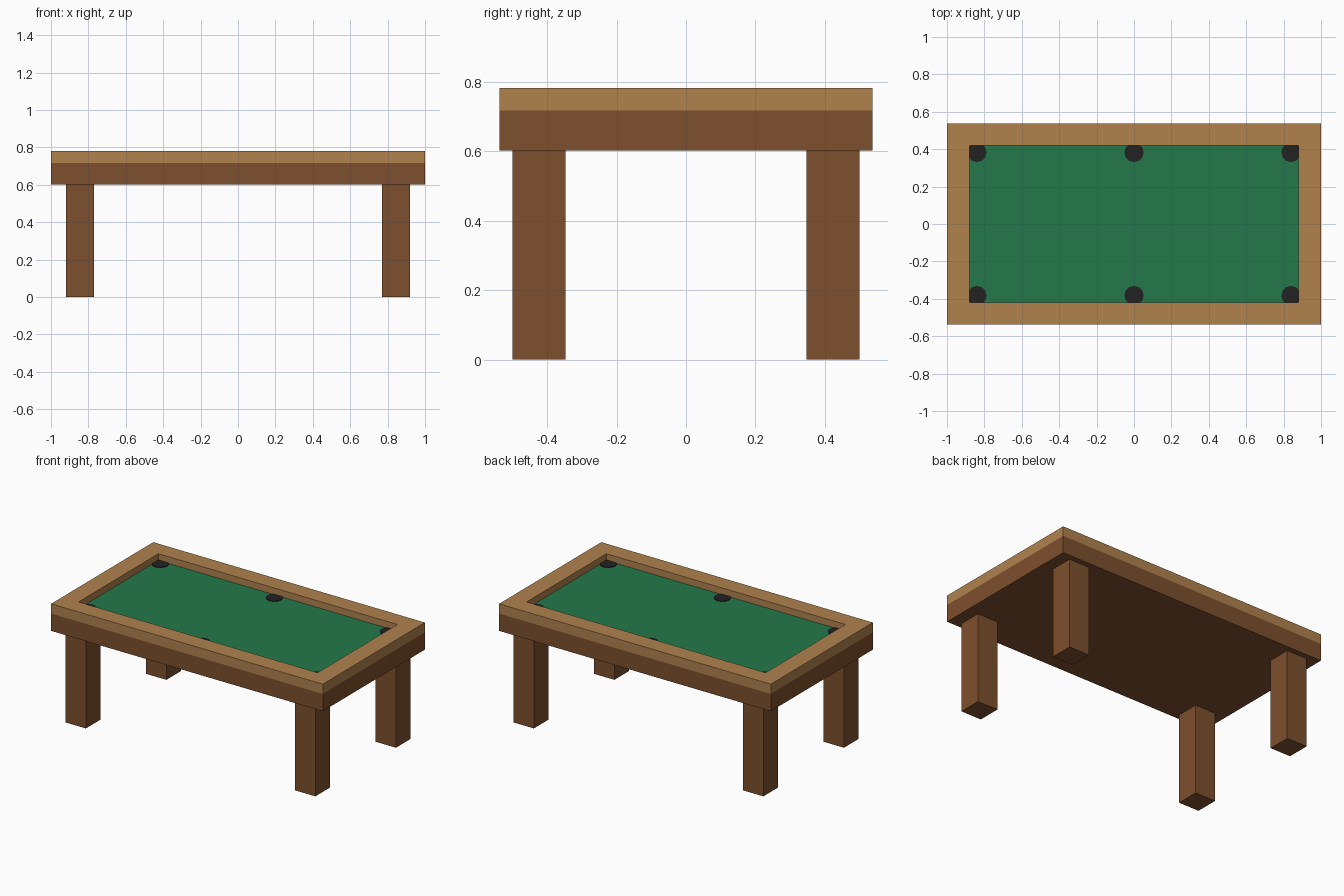
import bpy, bmesh
from mathutils import Matrix

if "Cube" in bpy.data.objects:
    bpy.data.objects.remove(bpy.data.objects["Cube"])


def material(name, rgb):
    m = bpy.data.materials.new(name)
    m.diffuse_color = (*rgb, 1)
    m.use_nodes = True
    m.node_tree.nodes["Principled BSDF"].inputs["Base Color"].default_value = m.diffuse_color
    return m


DARK_WOOD = material("dark wood", (0.205, 0.080, 0.026))
LIGHT_WOOD = material("light wood", (0.434, 0.223, 0.076))
FELT = material("green felt", (0.017, 0.188, 0.070))
BLACK = material("pocket black", (0.016, 0.016, 0.016))


def finish(name, bm, mat):
    mesh = bpy.data.meshes.new(name)
    bm.to_mesh(mesh)
    bm.free()
    mesh.materials.append(mat)
    bpy.context.collection.objects.link(bpy.data.objects.new(name, mesh))


def box(name, lo, hi, mat):
    bm = bmesh.new()
    size = [b - a for a, b in zip(lo, hi)]
    mid = [(a + b) / 2 for a, b in zip(lo, hi)]
    bmesh.ops.create_cube(bm, size=1, matrix=Matrix.Translation(mid) @ Matrix.Diagonal((*size, 1)))
    finish(name, bm, mat)


def disc(name, x, y, z0, z1, r, mat):
    bm = bmesh.new()
    bmesh.ops.create_cone(bm, cap_ends=True, segments=12, radius1=r, radius2=r, depth=z1 - z0,
                          matrix=Matrix.Translation((x, y, (z0 + z1) / 2)))
    finish(name, bm, mat)


X, Y = 1.0, 0.537          # outer half sizes
IX, IY = 0.88, 0.42        # half sizes of the playing area
BASE, RAIL, TOP = 0.602, 0.717, 0.782
CLOTH = 0.737

# Table body and cloth
box("table_body", (-X, -Y, BASE), (X, Y, RAIL), DARK_WOOD)
box("cloth", (-IX, -IY, RAIL), (IX, IY, CLOTH), FELT)

# Rails: full-depth end rails, with the long rails between them
for s, side in ((-1, "left"), (1, "right")):
    xs = sorted((s * IX, s * X))
    box(side + "_rail", (xs[0], -Y, RAIL), (xs[1], Y, TOP), LIGHT_WOOD)
for s, side in ((-1, "front"), (1, "back")):
    ys = sorted((s * IY, s * Y))
    box(side + "_rail", (-IX, ys[0], RAIL), (IX, ys[1], TOP), LIGHT_WOOD)

for sy, depth in ((-1, "front"), (1, "back")):
    # Legs
    for sx, side in ((-1, "left"), (1, "right")):
        xs = sorted((sx * 0.77, sx * 0.92))
        ys = sorted((sy * 0.347, sy * 0.50))
        box(f"{depth}_{side}_leg", (xs[0], ys[0], 0), (xs[1], ys[1], BASE), DARK_WOOD)
    # Pockets, tucked partly under the rails
    for sx, side in ((-1, "left"), (0, "middle"), (1, "right")):
        disc(f"{depth}_{side}_pocket", sx * 0.84, sy * 0.383, CLOTH - 0.01, CLOTH + 0.004, 0.052, BLACK)
